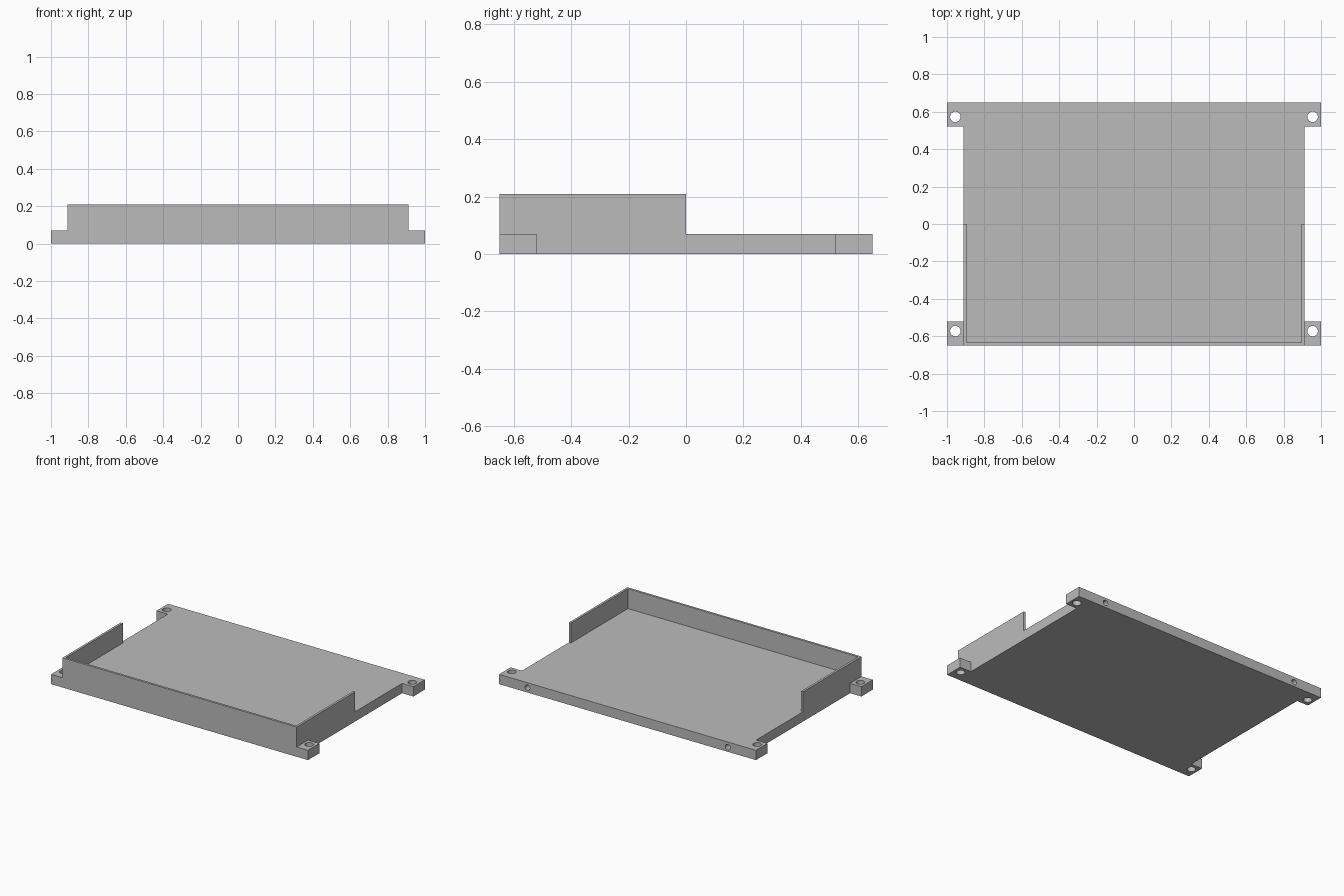
import bpy
import bmesh
import math
from mathutils import Matrix, Vector

cube = bpy.data.objects.get("Cube")
if cube:
    bpy.data.objects.remove(cube, do_unlink=True)

HALF_X, HALF_Y = 1.0, 0.65        # overall half sizes, ears included
BODY_X = 0.912                    # half width of the plate between the ears
EAR_Y = 0.522                     # inner edge of each ear
PLATE_Z, WALL_Z = 0.069, 0.209    # plate thickness and rim height
WALL = 0.016                      # rim thickness

grey = bpy.data.materials.new("plain_grey")
grey.use_nodes = True
grey.diffuse_color = (0.5, 0.5, 0.5, 1)
grey.node_tree.nodes["Principled BSDF"].inputs["Base Color"].default_value = grey.diffuse_color


def add_object(name, bm):
    bmesh.ops.recalc_face_normals(bm, faces=bm.faces)
    mesh = bpy.data.meshes.new(name)
    bm.to_mesh(mesh)
    bm.free()
    mesh.materials.append(grey)
    obj = bpy.data.objects.new(name, mesh)
    bpy.context.collection.objects.link(obj)
    return obj


def extrude_outline(name, outline, bottom, top):
    bm = bmesh.new()
    face = bm.faces.new([bm.verts.new((x, y, bottom)) for x, y in outline])
    result = bmesh.ops.extrude_face_region(bm, geom=[face], use_keep_orig=True)
    moved = [v for v in result["geom"] if isinstance(v, bmesh.types.BMVert)]
    bmesh.ops.translate(bm, verts=moved, vec=(0, 0, top - bottom))
    return add_object(name, bm)


def drill(bm, center, radius, depth, rotation=Matrix()):
    bmesh.ops.create_cone(bm, cap_ends=True, segments=32, radius1=radius, radius2=radius,
                          depth=depth, matrix=Matrix.Translation(Vector(center)) @ rotation)


def combine(target, tool, operation):
    tool.hide_render = True
    mod = target.modifiers.new(operation.lower(), "BOOLEAN")
    mod.operation = operation
    mod.solver = "EXACT"
    mod.object = tool
    bpy.context.view_layer.objects.active = target
    bpy.ops.object.modifier_apply(modifier=mod.name)
    bpy.data.objects.remove(tool, do_unlink=True)


# Base plate with four mounting ears
right_edge = [(HALF_X, -HALF_Y), (HALF_X, -EAR_Y), (BODY_X, -EAR_Y),
              (BODY_X, EAR_Y), (HALF_X, EAR_Y), (HALF_X, HALF_Y)]
left_edge = [(-x, y) for x, y in reversed(right_edge)]
tray = extrude_outline("mounting_tray", right_edge + left_edge, 0, PLATE_Z)

# U-shaped rim around the front half, joined into the plate
inner_x = BODY_X - WALL
half_rim = [(BODY_X, -HALF_Y), (BODY_X, 0), (inner_x, 0), (inner_x, -HALF_Y + WALL)]
rim = extrude_outline("rim", half_rim + [(-x, y) for x, y in reversed(half_rim)],
                      PLATE_Z / 2, WALL_Z)
combine(tray, rim, "UNION")

# Through holes in the ears and blind screw holes in the back edge
holes = bmesh.new()
sideways = Matrix.Rotation(math.pi / 2, 4, "X")
for side in (-1, 1):
    for end in (-1, 1):
        drill(holes, (side * 0.955, end * 0.573, PLATE_Z / 2), 0.028, 0.2)
    drill(holes, (side * 0.78, HALF_Y, 0.033), 0.019, 0.2, sideways)
combine(tray, add_object("hole_cutter", holes), "DIFFERENCE")

# Crisp flat sides, smooth hole walls
bpy.ops.object.select_all(action="DESELECT")
tray.select_set(True)
bpy.context.view_layer.objects.active = tray
bpy.ops.object.shade_smooth_by_angle(angle=math.radians(30))
